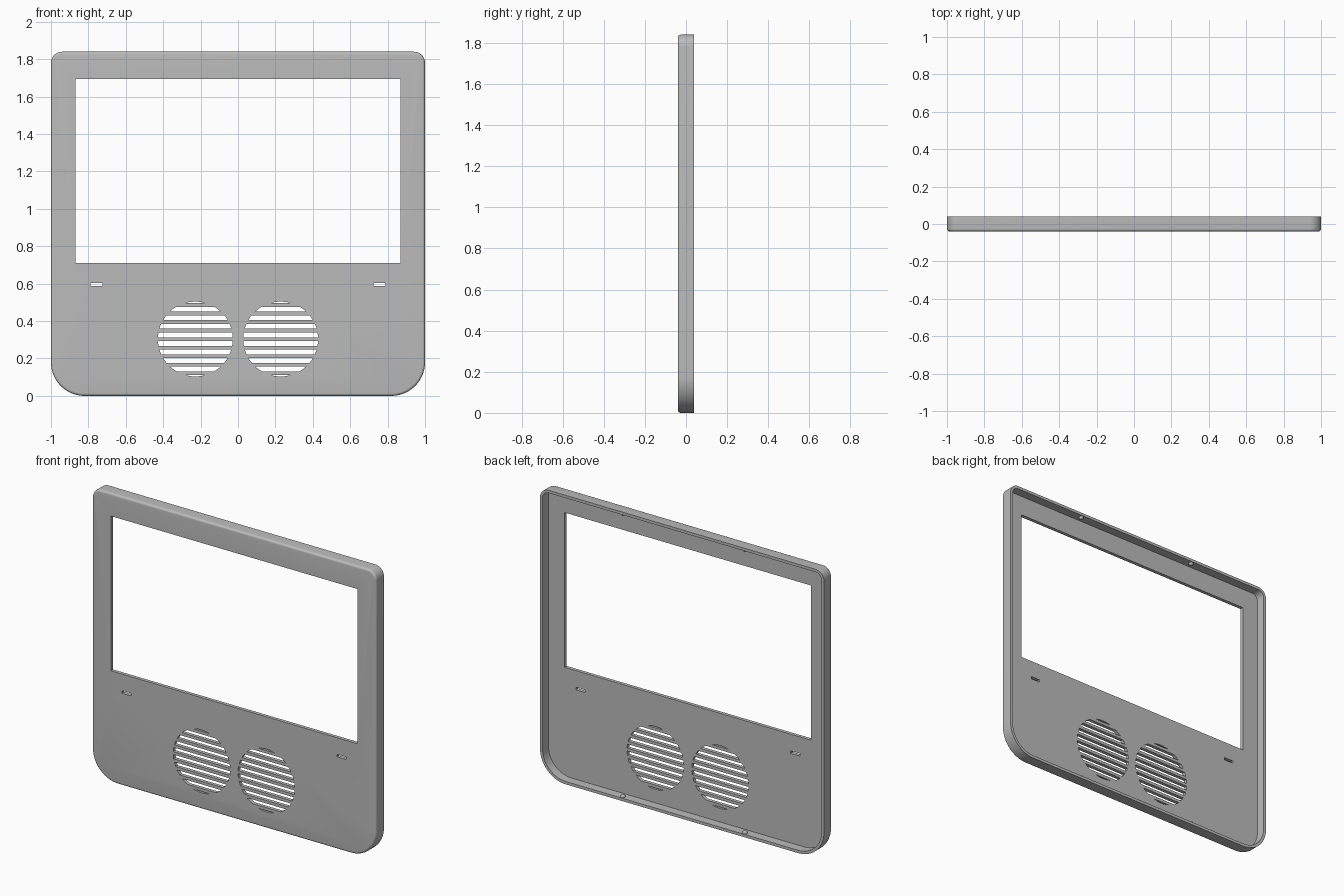
import bpy, bmesh
from math import sin, cos, asin, pi
from mathutils import Vector

if "Cube" in bpy.data.objects:
    bpy.data.objects.remove(bpy.data.objects["Cube"], do_unlink=True)

HEIGHT, HALF_DEPTH = 1.84, 0.04
WALL, PLATE, FILLET = 0.018, 0.022, 0.014
TOP_R, BOTTOM_R = 0.06, 0.18

grey = bpy.data.materials.new("plastic_grey")
grey.use_nodes = True
colour = (0.5, 0.5, 0.5, 1)
grey.diffuse_color = colour
grey.node_tree.nodes["Principled BSDF"].inputs["Base Color"].default_value = colour


def outline(inset, y, steps=14):
    """Rounded rectangle with tight top corners and wide bottom corners."""
    points = []
    corners = [(1, 1, TOP_R, 0), (-1, 1, TOP_R, 1),
               (-1, -1, BOTTOM_R, 2), (1, -1, BOTTOM_R, 3)]
    for sx, sz, r, quarter in corners:
        cx = sx * (1 - r)
        cz = HEIGHT - r if sz > 0 else r
        for i in range(steps + 1):
            a = (quarter + i / steps) * pi / 2
            points.append(Vector((cx + (r - inset) * cos(a), y, cz + (r - inset) * sin(a))))
    return points


def make_object(name, bm):
    bmesh.ops.recalc_face_normals(bm, faces=bm.faces)
    mesh = bpy.data.meshes.new(name)
    bm.to_mesh(mesh)
    bm.free()
    mesh.materials.append(grey)
    obj = bpy.data.objects.new(name, mesh)
    bpy.context.collection.objects.link(obj)
    return obj


def loft(bm, rings):
    """Closed solid through matching rings, capped at both ends."""
    loops = [[bm.verts.new(p) for p in ring] for ring in rings]
    n = len(loops[0])
    for a, b in zip(loops, loops[1:]):
        for i in range(n):
            j = (i + 1) % n
            bm.faces.new((a[i], a[j], b[j], b[i]))
    bm.faces.new(loops[0])
    bm.faces.new(loops[-1])


def cut_shape(bm, profile):
    """Prism through the front plate."""
    loft(bm, [[Vector((x, y, z)) for x, z in profile] for y in (-0.1, 0.1)])


def cut_box(bm, x0, x1, z0, z1):
    cut_shape(bm, [(x0, z0), (x1, z0), (x1, z1), (x0, z1)])


# Hollow shell: filleted front, side walls, open back
bm = bmesh.new()
rings = []
for i in range(6):
    a = i / 5 * pi / 2
    rings.append(outline(FILLET * (1 - sin(a)), -HALF_DEPTH + FILLET * (1 - cos(a))))
rings += [outline(0, HALF_DEPTH), outline(WALL, HALF_DEPTH),
          outline(WALL, -HALF_DEPTH + PLATE)]
loft(bm, rings)
panel = make_object("front_panel", bm)

# Openings: screen window, two small slots, two round grilles
bm = bmesh.new()
cut_box(bm, -0.868, 0.868, 0.71, 1.695)
R, PITCH, SLOT = 0.2, 0.0455, 0.0265
for side in (-1, 1):
    cut_box(bm, side * 0.757 - 0.032, side * 0.757 + 0.032, 0.588, 0.604)
    for row in range(10):
        mid = (row - 4.5) * PITCH
        low = asin(max((mid - SLOT / 2) / R, -0.999))
        high = asin(min((mid + SLOT / 2) / R, 0.999))
        arc = [low + (high - low) * i / 6 for i in range(7)]
        right = [(R * cos(a), R * sin(a)) for a in arc]
        left = [(-x, z) for x, z in reversed(right)]
        cut_shape(bm, [(side * 0.228 + x, 0.304 + z) for x, z in right + left])
cutter = make_object("opening_cutter", bm)
cutter.hide_render = True

bpy.context.view_layer.objects.active = panel
cut = panel.modifiers.new("openings", "BOOLEAN")
cut.operation = "DIFFERENCE"
cut.solver = "EXACT"
cut.object = cutter
bpy.ops.object.modifier_apply(modifier=cut.name)
bpy.data.objects.remove(cutter, do_unlink=True)

# Small snap bumps inside the top and bottom walls
parts = [panel]
for end, z in (("top", HEIGHT - WALL), ("bottom", WALL)):
    for side, x in (("left", 0.43), ("right", -0.43)):
        bm = bmesh.new()
        bmesh.ops.create_uvsphere(bm, u_segments=16, v_segments=10, radius=0.015)
        bump = make_object(f"{end}_{side}_snap_bump", bm)
        bump.location = (x, 0.02, z)
        parts.append(bump)

# Smooth rounded edges, keep the cuts crisp
bpy.ops.object.select_all(action="DESELECT")
for obj in parts:
    obj.select_set(True)
bpy.ops.object.shade_smooth_by_angle(angle=0.6)
